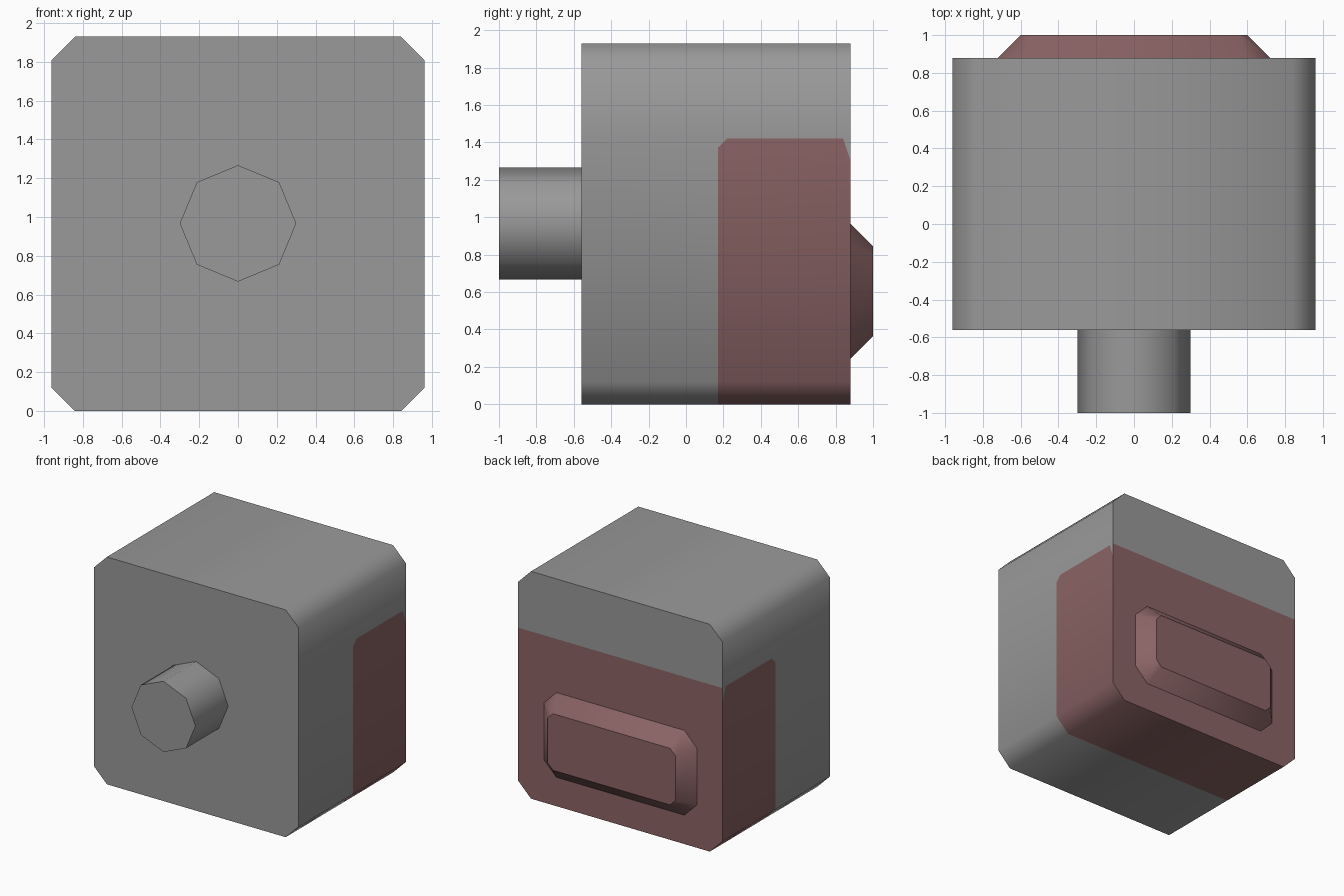
import bpy, bmesh, math
from mathutils import Vector

if "Cube" in bpy.data.objects:
    bpy.data.objects.remove(bpy.data.objects["Cube"])


def material(name, rgb):
    m = bpy.data.materials.new(name)
    m.diffuse_color = (*rgb, 1.0)
    m.use_nodes = True
    m.node_tree.nodes["Principled BSDF"].inputs["Base Color"].default_value = m.diffuse_color
    return m


GREY = material("mid_grey", (0.32, 0.32, 0.32))
RED = material("dusty_red", (0.26, 0.127, 0.13))


def chamfered(hx, z0, z1, c):
    """Rectangle outline in x/z with cut corners."""
    return [(-hx + c, z0), (hx - c, z0), (hx, z0 + c), (hx, z1 - c),
            (hx - c, z1), (-hx + c, z1), (-hx, z1 - c), (-hx, z0 + c)]


def loft(rings):
    """Closed solid between two outlines placed at given y; round sides, crisp ends."""
    bm = bmesh.new()
    (ya, a), (yb, b) = rings
    va = [bm.verts.new((x, ya, z)) for x, z in a]
    vb = [bm.verts.new((x, yb, z)) for x, z in b]
    n = len(va)
    caps = [bm.faces.new(va), bm.faces.new(vb)]
    for i in range(n):
        j = (i + 1) % n
        bm.faces.new((va[i], va[j], vb[j], vb[i])).smooth = True
    for f in caps:
        for e in f.edges:
            e.smooth = False
    bmesh.ops.recalc_face_normals(bm, faces=bm.faces[:])
    return bm


def finish(name, bm, mats):
    me = bpy.data.meshes.new(name)
    bm.to_mesh(me)
    bm.free()
    for m in mats:
        me.materials.append(m)
    ob = bpy.data.objects.new(name, me)
    bpy.context.collection.objects.link(ob)
    return ob


def cut(bm, faces, co, no):
    geom = set(faces)
    for f in faces:
        geom.update(f.edges)
        geom.update(f.verts)
    bmesh.ops.bisect_plane(bm, geom=list(geom), dist=1e-5,
                           plane_co=Vector(co), plane_no=Vector(no))
    bm.normal_update()


# main block, painted red at the lower rear
Y_RED, Z_RED = 0.17, 1.42
outline = chamfered(0.96, 0.0, 1.93, 0.12)
body = loft([(-0.56, outline), (0.88, outline)])
cut(body, body.faces[:], (0, Y_RED, 0), (0, 1, 0))
cut(body, body.faces[:], (0, 0, Z_RED), (0, 0, 1))


def in_red(f):
    c = f.calc_center_median()
    return c.y > Y_RED and c.z < Z_RED


# clipped upper corners of the red side panels
corners = [((0, 0.17, 1.37), (0, -1, 1)), ((0, 0.84, 1.42), (0, 0.12, 0.04))]
for co, no in corners:
    cut(body, [f for f in body.faces if in_red(f) and abs(f.normal.x) > 0.9], co, no)
for f in body.faces:
    red = in_red(f)
    if red and abs(f.normal.x) > 0.9:
        c = f.calc_center_bounds()
        red = all((f.calc_center_median() - Vector(co)).dot(Vector(no)) < 0
                  for co, no in corners)
    f.material_index = int(red)
finish("block", body, [GREY, RED])

# octagonal peg on the front
octagon = [(0.30 * math.cos(i * math.pi / 4), 0.967 + 0.30 * math.sin(i * math.pi / 4))
           for i in range(8)]
finish("front_peg", loft([(-1.0, octagon), (-0.56, octagon)]), [GREY])

# bevelled raised pad on the rear
finish("rear_pad", loft([(0.88, chamfered(0.72, 0.245, 0.965, 0.12)),
                         (1.0, chamfered(0.60, 0.365, 0.845, 0.05))]), [RED])
